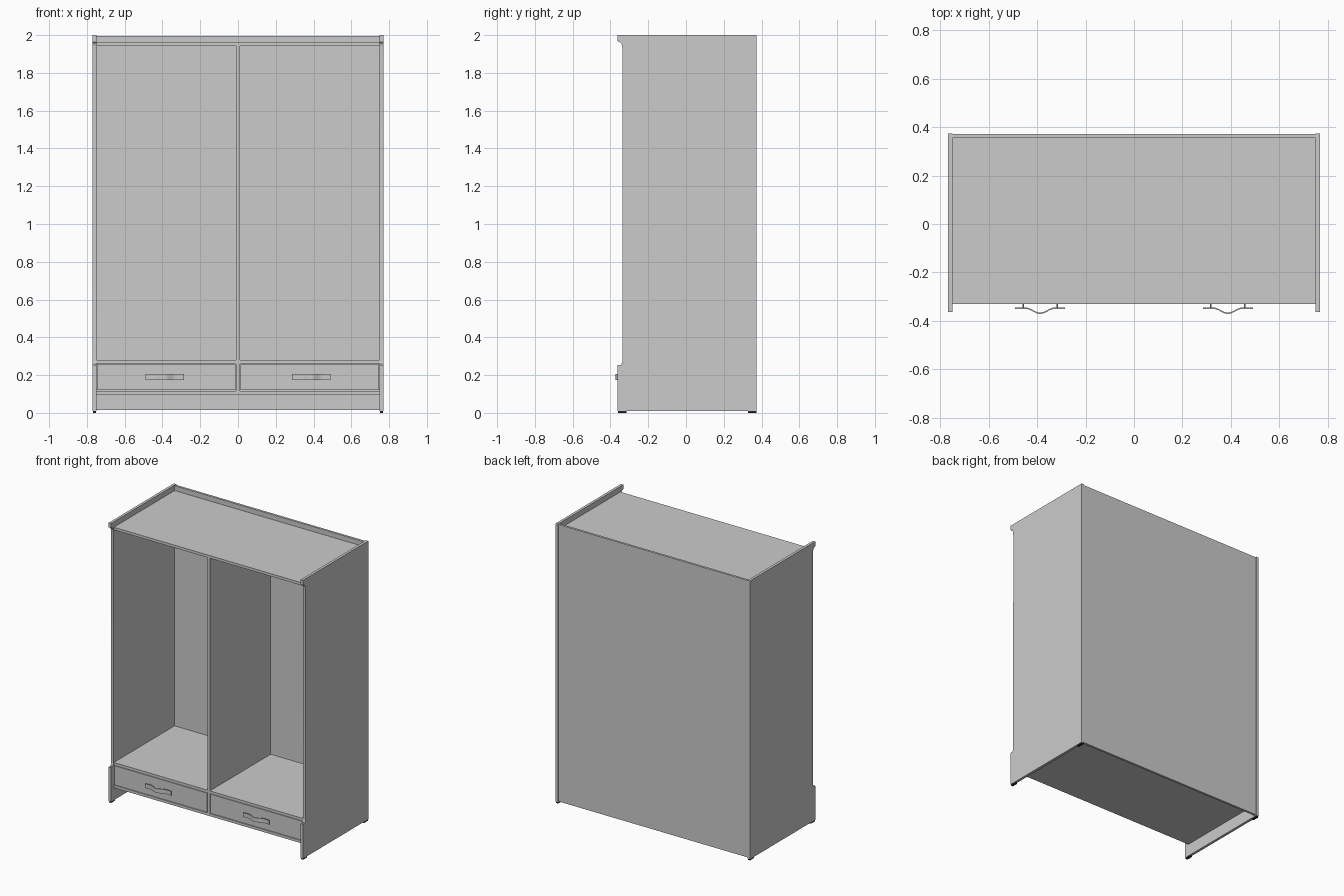
import bpy, bmesh, math
from mathutils import Vector

if "Cube" in bpy.data.objects:
    bpy.data.objects.remove(bpy.data.objects["Cube"])


def finish(name, bm):
    bmesh.ops.recalc_face_normals(bm, faces=bm.faces)
    me = bpy.data.meshes.new(name)
    bm.to_mesh(me)
    bm.free()
    ob = bpy.data.objects.new(name, me)
    bpy.context.collection.objects.link(ob)
    return ob


def add_box(bm, x, y, z):
    vs = bmesh.ops.create_cube(bm, size=1)["verts"]
    for v in vs:
        v.co = Vector([(r[0] + r[1]) / 2 + c * (r[1] - r[0]) for c, r in zip(v.co, (x, y, z))])


def boxes(name, *specs):
    bm = bmesh.new()
    for s in specs:
        add_box(bm, *s)
    return finish(name, bm)


def prism(name, pts, offset):
    # extrude a closed 3D outline along a vector
    bm = bmesh.new()
    f = bm.faces.new([bm.verts.new(p) for p in pts])
    ext = bmesh.ops.extrude_face_region(bm, geom=[f])["geom"]
    bmesh.ops.translate(bm, vec=offset, verts=[v for v in ext if isinstance(v, bmesh.types.BMVert)])
    return finish(name, bm)


def smooth(ob):
    bpy.ops.object.select_all(action='DESELECT')
    bpy.context.view_layer.objects.active = ob
    ob.select_set(True)
    bpy.ops.object.shade_smooth_by_angle(angle=math.radians(30))


FRONT, BACK = -0.331, 0.355
LOW, HIGH = 0.01, 2.0

# side panel outline (y, z): cornice nose on top, wider foot at the bottom
cove_top = [(-0.357 + 0.019 * math.sin(a), 1.938 + 0.026 * math.cos(a))
            for a in [i * math.pi / 12 for i in range(7)]]
cove_low = [(-0.336 - 0.009 * (1 - math.cos(a)), 0.285 - 0.027 * math.sin(a))
            for a in [i * math.pi / 12 for i in range(7)]]
outline = ([(0.374, LOW), (0.374, HIGH), (-0.363, HIGH), (-0.363, 1.968), (-0.357, 1.968)]
           + cove_top + [(-0.335, 1.915)] + cove_low
           + [(-0.345, 0.253), (-0.363, 0.253), (-0.363, LOW)])

for side, s in (("left", -1), ("right", 1)):
    smooth(prism(side + "_side_panel", [(s * 0.75, y, z) for y, z in outline], (s * 0.019, 0, 0)))

    # dark foot pads under the panel corners
    xs = sorted((s * 0.752, s * 0.767))
    feet = boxes(side + "_foot_pads", (xs, (-0.36, -0.315), (0, LOW)), (xs, (0.327, 0.372), (0, LOW)))
    mat = bpy.data.materials.get("dark_pad") or bpy.data.materials.new("dark_pad")
    mat.diffuse_color = (0.02, 0.02, 0.02, 1)
    mat.use_nodes = True
    mat.node_tree.nodes["Principled BSDF"].inputs["Base Color"].default_value = mat.diffuse_color
    feet.data.materials.append(mat)

    # drawer front and its open box
    x0, x1 = sorted((s * 0.014, s * 0.747))
    boxes(side + "_drawer_front", ((x0, x1), (FRONT, FRONT + 0.018), (0.121, 0.257)))
    a, b = x0 + 0.01, x1 - 0.01
    y0, y1, z0, z1 = FRONT + 0.018, 0.3, 0.13, 0.235
    boxes(side + "_drawer_box",
          ((a, b), (y0, y1), (z0, z0 + 0.008)),
          ((a, a + 0.012), (y0, y1), (z0, z1)),
          ((b - 0.012, b), (y0, y1), (z0, z1)),
          ((a, b), (y1 - 0.012, y1), (z0, z1)))

    # bowed strap handle
    cx, n = s * 0.388, 20
    path = [(-0.103, -0.348)]
    path += [(u * 0.06, -0.348 - 0.0105 * (1 + math.cos(u * math.pi)))
             for u in [-1 + 2 * i / n for i in range(n + 1)]]
    path += [(0.103, -0.348)]
    ring = ([(cx + x, y - 0.003, 0.175) for x, y in path]
            + [(cx + x, y + 0.003, 0.175) for x, y in reversed(path)])
    smooth(prism(side + "_handle", ring, (0, 0, 0.03)))

    # handle posts
    bm = bmesh.new()
    for px in (cx - 0.07, cx + 0.07):
        post = bmesh.ops.create_cone(bm, cap_ends=True, segments=16, radius1=0.003, radius2=0.003, depth=0.02)
        for v in post["verts"]:
            v.co = Vector((px + v.co.x, -0.338 + v.co.z, 0.19 + v.co.y))
    smooth(finish(side + "_handle_posts", bm))

# carcass boards
W = (-0.75, 0.75)
boxes("back_panel", (W, (BACK, 0.371), (0.016, 1.996)))
boxes("top_panel", (W, (FRONT, BACK), (1.942, 1.961)))
boxes("wardrobe_floor", (W, (FRONT, BACK), (0.26, 0.279)))
boxes("bottom_panel", (W, (FRONT, BACK), (0.098, 0.117)))
boxes("upper_divider", ((-0.0095, 0.0095), (FRONT, BACK), (0.279, 1.942)))
boxes("drawer_divider", ((-0.0095, 0.0095), (FRONT, BACK), (0.117, 0.26)))
